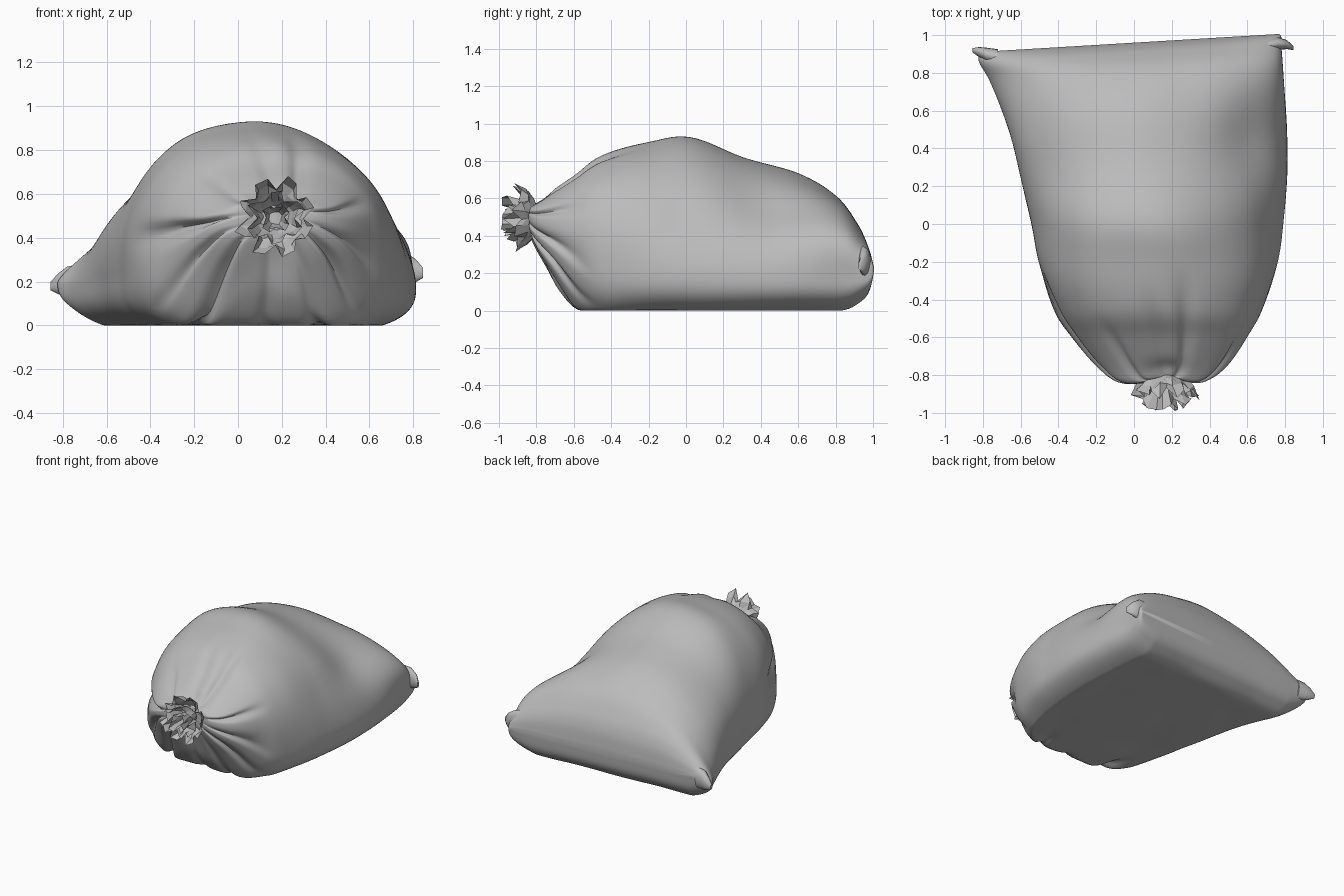
import bpy, bmesh, math, random
from mathutils import Vector, noise

random.seed(4)
old = bpy.data.objects.get("Cube")
if old:
    bpy.data.objects.remove(old, do_unlink=True)

# One cloth colour
cloth = bpy.data.materials.new("grey cloth")
cloth.use_nodes = True
colour = (0.5, 0.5, 0.5, 1)
cloth.diffuse_color = colour
cloth.node_tree.nodes["Principled BSDF"].inputs["Base Color"].default_value = colour


def finish(name, bm, smooth):
    """Turn a bmesh into a named, shaded object."""
    bmesh.ops.recalc_face_normals(bm, faces=bm.faces)
    mesh = bpy.data.meshes.new(name)
    bm.to_mesh(mesh)
    bm.free()
    mesh.materials.append(cloth)
    obj = bpy.data.objects.new(name, mesh)
    bpy.context.collection.objects.link(obj)
    if smooth:
        bpy.ops.object.select_all(action="DESELECT")
        obj.select_set(True)
        bpy.context.view_layer.objects.active = obj
        bpy.ops.object.shade_smooth_by_angle(angle=math.radians(50))


def loft(rings, caps=True):
    """Skin a list of closed rings of points."""
    bm = bmesh.new()
    rows = [[bm.verts.new(p) for p in ring] for ring in rings]
    for a, b in zip(rows, rows[1:]):
        for i in range(len(a)):
            j = (i + 1) % len(a)
            bm.faces.new((a[i], a[j], b[j], b[i]))
    if caps:
        bm.faces.new(rows[0])
        bm.faces.new(rows[-1])
    return bm


def ramp(value, start, end):
    t = min(1, max(0, (value - start) / (end - start)))
    return t * t * (3 - 2 * t)


def spline(rows, steps):
    """Catmull-Rom through rows of numbers."""
    padded = [rows[0]] + rows + [rows[-1]]
    for k in range(len(rows) - 1):
        window = padded[k:k + 4]
        for s in range(steps):
            t = s / steps
            yield [b + t * (c - a) / 2 + t * t * (a - 2.5 * b + 2 * c - d / 2)
                   + t ** 3 * (3 * b - a - 3 * c + d) / 2
                   for a, b, c, d in zip(*window)]
    yield rows[-1]


# Sack stations: y, left x, right x, bottom, top, widest height, crest x
stations = [
    (-.86, .09, .25, .43, .56, .5, .17),
    (-.84, -.07, .36, .37, .57, .47, .17),
    (-.76, -.18, .47, .24, .61, .42, .17),
    (-.6, -.32, .59, .03, .72, .35, .15),
    (-.45, -.42, .68, 0, .83, .28, .12),
    (-.2, -.5, .76, 0, .9, .24, .08),
    (.02, -.54, .79, 0, .925, .22, .05),
    (.3, -.61, .81, 0, .82, .21, .05),
    (.6, -.7, .8, 0, .73, .2, .05),
    (.8, -.77, .78, 0, .61, .19, .05),
    (.9, -.82, .78, .05, .48, .19, 0),
    (.945, -.82, .78, .11, .37, .2, 0),
    (.96, -.79, .77, .2, .25, .22, 0),
]

# Gathered creases: angle, reach back along the sack, depth
creases = [(math.tau * (k + random.uniform(-.3, .3)) / 11,
            random.uniform(-.5, -.1), random.uniform(.08, .18)) for k in range(11)]
neck = Vector((.17, 0, .49))
around = 160


def sack_point(station, angle):
    y, x0, x1, low, high, wide, crest = station
    c, s = math.cos(angle), math.sin(angle)
    middle = (x0 + x1) / 2
    front, rear = ramp(y, -.4, -.8), ramp(y, .4, .85)
    x = middle + (x1 - x0) / 2 * c
    # Full shoulders at the front; at the back the left corner stays puffed
    if s >= 0:
        rise = s ** (1 - rear * (.05 + .3 * c) - .25 * ramp(y, 0, -.35))
        x += (crest - middle) * rise
        z = wide + (high - wide) * rise
    else:
        drop = min(1, (1.33 - .33 * front) * (-s) ** (.6 + .4 * front))
        z = wide - (wide - low) * drop
    # Creases pull the cloth towards the tied neck
    pull = 0
    for where, reach, depth in creases:
        gap = (angle - where + math.pi) % math.tau - math.pi
        pull += depth * ramp(y, reach, -.8) * math.exp(-(gap / .085) ** 2)
    swell = 1 + .04 * front - pull
    x = neck.x + (x - neck.x) * swell
    z = neck.z + (z - neck.z) * swell
    # Soft dents, with one hollow on the upper left side
    soft = noise.noise(Vector((x * 3, y * 2.2, z * 3))) * .012 * (1 - front / 2)
    soft -= .05 * math.exp(-((angle - .75) / .4) ** 2 - ((y - .42) / .25) ** 2)
    x += soft * c
    z += soft * s
    # The tie sits back between two bulging sides; the back seam is skewed
    y += .05 * ramp(y, -.68, -.84) * math.exp(-((x - neck.x) / .12) ** 2)
    y += .06 * x * ramp(y, .3, .95)
    return Vector((x, y, max(0, z)))


rings = [[sack_point(st, math.tau * i / around) for i in range(around)]
         for st in spline(stations, 7)]
finish("sack_body", loft(rings), True)


# Crumpled ruffle of cloth beyond the tie
def ruffle(name, folds, reach, front_y):
    count = folds * 3
    rims = [random.uniform(.75, 1.12) for i in range(count)]
    rows = []
    for step in range(4):
        t = step / 3
        ring = []
        for i in range(count):
            a = math.tau * (i + random.uniform(-.35, .35) * t) / count
            inward = 1 - .5 * t if i % 3 == 0 else 1
            r = reach * (.3 + .7 * t ** .7 * rims[i] * inward)
            y = -.79 + (front_y + .79) * t + random.uniform(-.035, .035) * t
            ring.append((neck.x + r * math.cos(a), max(y, -.995),
                         neck.z + r * math.sin(a)))
        rows.append(ring)
    finish(name, loft(rows, caps=False), False)


ruffle("ruffle_outer", 8, .19, -.9)
ruffle("ruffle_middle", 6, .13, -.95)
ruffle("ruffle_inner", 4, .07, -.96)


# Pinched tips on the two back corners
def ear(name, path, height, depth):
    sides = 16
    rings = []
    for k, centre in enumerate(path):
        size = 1 - .75 * (k / (len(path) - 1)) ** 1.5
        rings.append([Vector(centre) + Vector((
            0, depth * size * math.cos(math.tau * i / sides),
            height * size * math.sin(math.tau * i / sides))) for i in range(sides)])
    finish(name, loft(rings), True)


ear("left_ear", [(.7, .94, .26), (.76, .955, .26), (.81, .95, .25), (.845, .93, .24)],
    .09, .04)
ear("right_ear", [(-.72, .88, .2), (-.78, .895, .2), (-.82, .91, .19), (-.855, .92, .18)],
    .08, .045)
